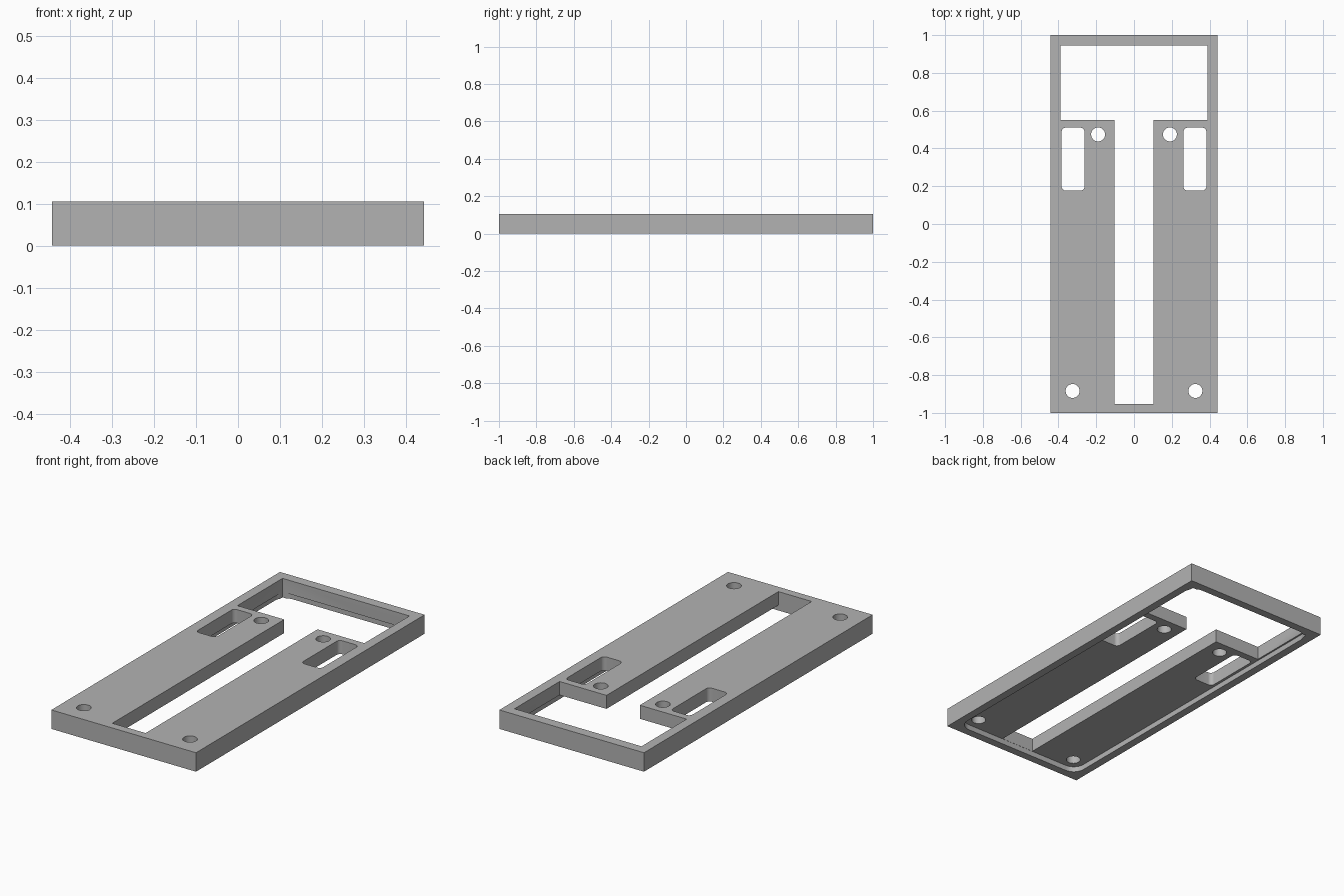
import bpy, bmesh
from math import radians, cos, sin

cube = bpy.data.objects.get("Cube")
if cube:
    bpy.data.objects.remove(cube, do_unlink=True)

HALF_W, HALF_L, HEIGHT = 0.443, 1.0, 0.105
RECESS = 0.03      # depth of the pocket on the underside
OVER = 0.05        # how far cutters overshoot the body

grey = bpy.data.materials.new("plain grey")
grey.use_nodes = True
colour = (0.45, 0.45, 0.45, 1)
grey.diffuse_color = colour
grey.node_tree.nodes["Principled BSDF"].inputs["Base Color"].default_value = colour


def prism(name, outline, z0, z1):
    """Extrude a flat outline from z0 to z1."""
    bm = bmesh.new()
    face = bm.faces.new([bm.verts.new((x, y, z0)) for x, y in outline])
    ext = bmesh.ops.extrude_face_region(bm, geom=[face])
    verts = [v for v in ext["geom"] if isinstance(v, bmesh.types.BMVert)]
    bmesh.ops.translate(bm, verts=verts, vec=(0, 0, z1 - z0))
    bmesh.ops.recalc_face_normals(bm, faces=bm.faces)
    mesh = bpy.data.meshes.new(name)
    bm.to_mesh(mesh)
    bm.free()
    mesh.materials.append(grey)
    obj = bpy.data.objects.new(name, mesh)
    bpy.context.collection.objects.link(obj)
    return obj


def rect(x0, x1, y0, y1):
    return [(x0, y0), (x1, y0), (x1, y1), (x0, y1)]


def round_rect(x0, x1, y0, y1, r, steps=8):
    centres = [(x1 - r, y1 - r), (x0 + r, y1 - r), (x0 + r, y0 + r), (x1 - r, y0 + r)]
    return [(cx + r * cos(radians(90 * (i + k / steps))),
             cy + r * sin(radians(90 * (i + k / steps))))
            for i, (cx, cy) in enumerate(centres) for k in range(steps + 1)]


def circle(cx, cy, r, n=40):
    return [(cx + r * cos(radians(360 * i / n)), cy + r * sin(radians(360 * i / n)))
            for i in range(n)]


body = prism("base_plate", rect(-HALF_W, HALF_W, -HALF_L, HALF_L), 0, HEIGHT)
bpy.context.view_layer.objects.active = body


def cut(name, outline, top=HEIGHT + OVER):
    cutter = prism(name, outline, -OVER, top)
    cutter.hide_render = True
    mod = body.modifiers.new(name, "BOOLEAN")
    mod.operation = "DIFFERENCE"
    mod.solver = "EXACT"
    mod.object = cutter
    bpy.context.view_layer.update()
    bpy.ops.object.modifier_apply(modifier=name)
    bpy.data.objects.remove(cutter, do_unlink=True)


bpy.ops.object.select_all(action="DESELECT")
body.select_set(True)

# Underside pocket with rounded corners
cut("under_pocket", round_rect(-0.398, 0.398, -0.955, 0.955, 0.065), RECESS)

# T-shaped opening: wide window at the back, long slot down the middle
cut("t_opening", [(-0.102, -0.954), (0.102, -0.954), (0.102, 0.55), (0.389, 0.55),
                  (0.389, 0.945), (-0.389, 0.945), (-0.389, 0.55), (-0.102, 0.55)])

# Mirrored side slots and screw holes
for side in (-1, 1):
    xs = sorted((side * 0.262, side * 0.383))
    cut("side_slot", round_rect(xs[0], xs[1], 0.177, 0.51, 0.022))
    cut("back_hole", circle(side * 0.19, 0.474, 0.037))
    cut("front_hole", circle(side * 0.325, -0.884, 0.037))

bpy.ops.object.shade_smooth_by_angle(angle=radians(30))
